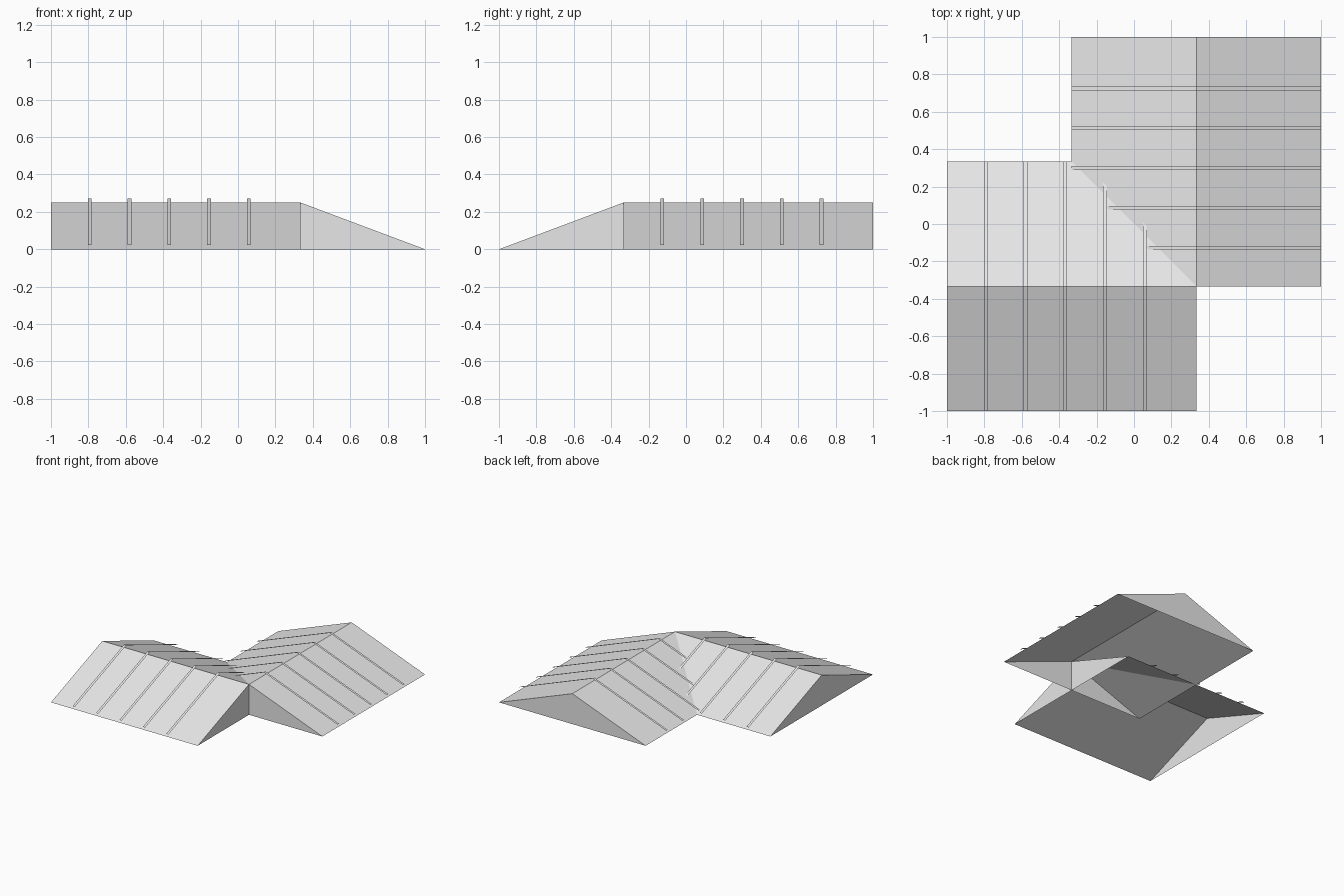
import bpy
from mathutils import Matrix, Vector

if "Cube" in bpy.data.objects:
    bpy.data.objects.remove(bpy.data.objects["Cube"])

HALF = 2 / 3        # eave to ridge, and half the length
HEIGHT = 0.25
LIFT = 0.022        # gap between roof skin and seam strips
STRIP = 0.01        # half width of a seam strip

grey = bpy.data.materials.new("roof_grey")
grey.diffuse_color = (0.8, 0.8, 0.8, 1)
grey.use_nodes = True
grey.node_tree.nodes["Principled BSDF"].inputs["Base Color"].default_value = grey.diffuse_color


def add_mesh(name, verts, faces, matrix):
    mesh = bpy.data.meshes.new(name)
    mesh.from_pydata([matrix @ Vector(v) for v in verts], [], faces)
    mesh.materials.append(grey)
    bpy.context.collection.objects.link(bpy.data.objects.new(name, mesh))


def slope_pair(x0, x1, lift):
    """Two slopes meeting on a ridge along x: eave, ridge, eave."""
    verts = [(x, y, z + lift) for x in (x0, x1)
             for y, z in ((-HALF, 0), (0, HEIGHT), (HALF, 0))]
    return verts, [(0, 3, 4, 1), (1, 4, 5, 2)]


def gable_roof(name, matrix):
    # Open-bottomed shell with both gable ends closed
    verts, faces = slope_pair(-HALF, HALF, 0)
    add_mesh(name + "_shell", verts, faces + [(0, 1, 2), (3, 5, 4)], matrix)
    # Thin seam strips running from eave to eave
    for i in range(5):
        x = -HALF + 0.207 + 0.2127 * i
        verts, faces = slope_pair(x - STRIP, x + STRIP, LIFT)
        add_mesh(f"{name}_seam_{i + 1}", verts, faces, matrix)


# Two crossing roofs, the second turned a quarter
gable_roof("front_roof", Matrix.Translation((-1 / 3, -1 / 3, 0)))
gable_roof("back_roof", Matrix.Translation((1 / 3, 1 / 3, 0))
           @ Matrix.Rotation(1.5707963, 4, 'Z'))
